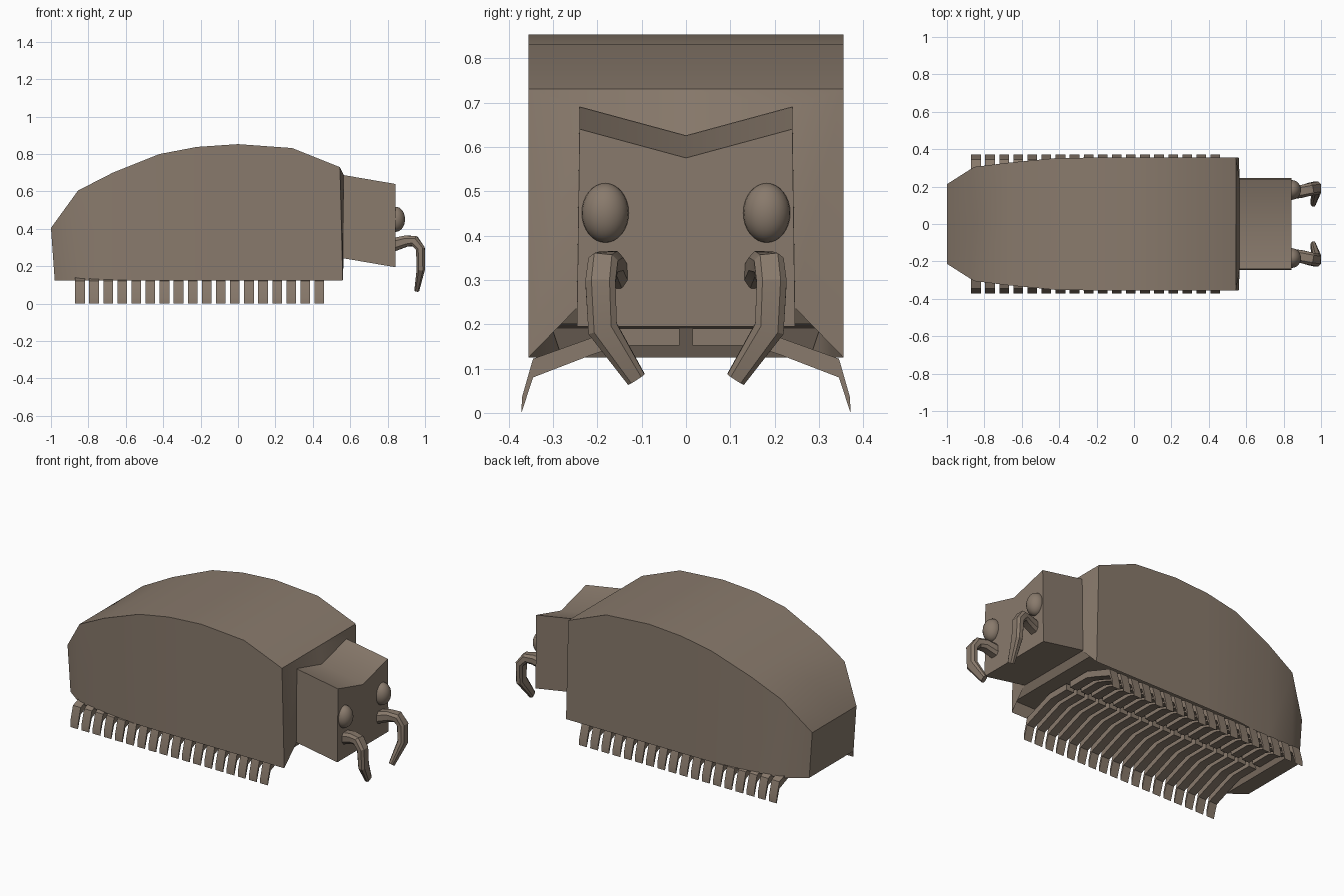
import bpy, bmesh, math
from mathutils import Vector

if "Cube" in bpy.data.objects:
    bpy.data.objects.remove(bpy.data.objects["Cube"])


def finish(name, bm, smooth=True, recalc=True):
    if recalc:
        bmesh.ops.recalc_face_normals(bm, faces=bm.faces)
    me = bpy.data.meshes.new(name)
    bm.to_mesh(me)
    bm.free()
    ob = bpy.data.objects.new(name, me)
    bpy.context.collection.objects.link(ob)
    bpy.ops.object.select_all(action='DESELECT')
    ob.select_set(True)
    bpy.context.view_layer.objects.active = ob
    if smooth:
        bpy.ops.object.shade_smooth_by_angle(angle=math.radians(30))
    mat = bpy.data.materials.get("brown_shell")
    if not mat:
        mat = bpy.data.materials.new("brown_shell")
        mat.diffuse_color = (0.25, 0.195, 0.15, 1)
        mat.use_nodes = True
        mat.node_tree.nodes["Principled BSDF"].inputs["Base Color"].default_value = mat.diffuse_color
    me.materials.append(mat)
    return ob


def loft(bm, loops, closed=True, caps=True):
    rings = [[bm.verts.new(p) for p in lp] for lp in loops]
    n = len(rings[0])
    for a, b in zip(rings, rings[1:]):
        for i in range(n if closed else n - 1):
            j = (i + 1) % n
            bm.faces.new((a[i], a[j], b[j], b[i]))
    if caps:
        bm.faces.new(rings[0])
        bm.faces.new(rings[-1])
    return rings


# Body shell: lofted arches, open underneath
# (x top, x bottom, half width, top z)
stations = [(-1.0, -.98, .213, .405), (-.855, -.855, .305, .605), (-.67, -.67, .328, .70),
            (-.42, -.42, .352, .80), (-.22, -.22, .355, .838), (0.0, 0.0, .355, .853),
            (.29, .29, .355, .832), (.545, .56, .355, .73)]
bm = bmesh.new()
arches = [[(xb, -w, .125), (xt, -w, z), (xt, 0, z), (xt, w, z), (xb, w, .125)]
          for xt, xb, w, z in stations]
arches.append([(.565, -.243, .24), (.565, -.24, .69), (.565, 0, .625),
               (.565, .24, .69), (.565, .243, .24)])
rings = loft(bm, arches, closed=False, caps=False)
bm.faces.new(rings[0])
finish("body_shell", bm)

# Underside: raised ceiling above the legs, dropping to a flat tail plate
bm = bmesh.new()
loft(bm, [[(x, -w, z), (x, w, z)] for x, w, z in
          [(.565, .243, .24), (.54, .35, .20), (-.42, .348, .195), (-.85, .302, .19),
           (-.885, .28, .125), (-.98, .213, .125)]], closed=False, caps=False)
finish("underside", bm, smooth=False)

# Head block with V-notched top
bm = bmesh.new()
front = [(-.24, .64), (0, .575), (.24, .64), (.246, .195), (-.246, .195)]
loft(bm, [[(x, y, z + dz) for y, z in front] for x, dz in ((.55, .05), (.842, 0))])
finish("head", bm)

for s, side in ((-1, "right"), (1, "left")):
    # Eyes
    bm = bmesh.new()
    bmesh.ops.create_uvsphere(bm, u_segments=24, v_segments=16, radius=1)
    for v in bm.verts:
        v.co = Vector((.843 + v.co.x * .05, s * .182 + v.co.y * .053, .451 + v.co.z * .067))
    finish("eye_" + side, bm)

    # Mandibles: faceted bar swept along a hooked path (x, y, z, half width, half thickness)
    path = [(.83, .165, .315, .034, .036), (.90, .175, .335, .034, .03), (.945, .187, .334, .034, .028),
            (.975, .193, .295, .034, .024), (.978, .188, .19, .034, .022), (.957, .112, .076, .022, .013)]
    pts = [Vector((x, s * y, z)) for x, y, z, _, _ in path]
    loops = []
    for i, p in enumerate(pts):
        t = (pts[min(i + 1, len(pts) - 1)] - pts[max(i - 1, 0)]).normalized()
        u = Vector((0, 1, 0))
        u = (u - t * u.dot(t)).normalized()
        n = t.cross(u)
        w, h = path[i][3:]
        loops.append([p + u * w * a + n * h * b for a, b in
                      ((1, .5), (.6, 1), (-.6, 1), (-1, .5), (-1, -.5), (-.6, -1), (.6, -1), (1, -.5))])
    bm = bmesh.new()
    loft(bm, loops)
    finish("mandible_" + side, bm)

    # Row of legs: one bent profile extruded along x, repeated
    top = [(.015, .19), (.16, .19), (.225, .165), (.345, .122), (.37, .035)]
    low = [(.371, 0), (.345, .08), (.215, .13), (.15, .152), (.015, .152)]
    bm = bmesh.new()
    for k in range(18):
        x = -.845 + k * .0753
        stripe = list(zip(top, reversed(low)))
        loft(bm, [[(x - .026, s * a[0], a[1]), (x + .026, s * a[0], a[1]),
                   (x + .026, s * b[0], b[1]), (x - .026, s * b[0], b[1])] for a, b in stripe])
    finish("legs_" + side, bm)
